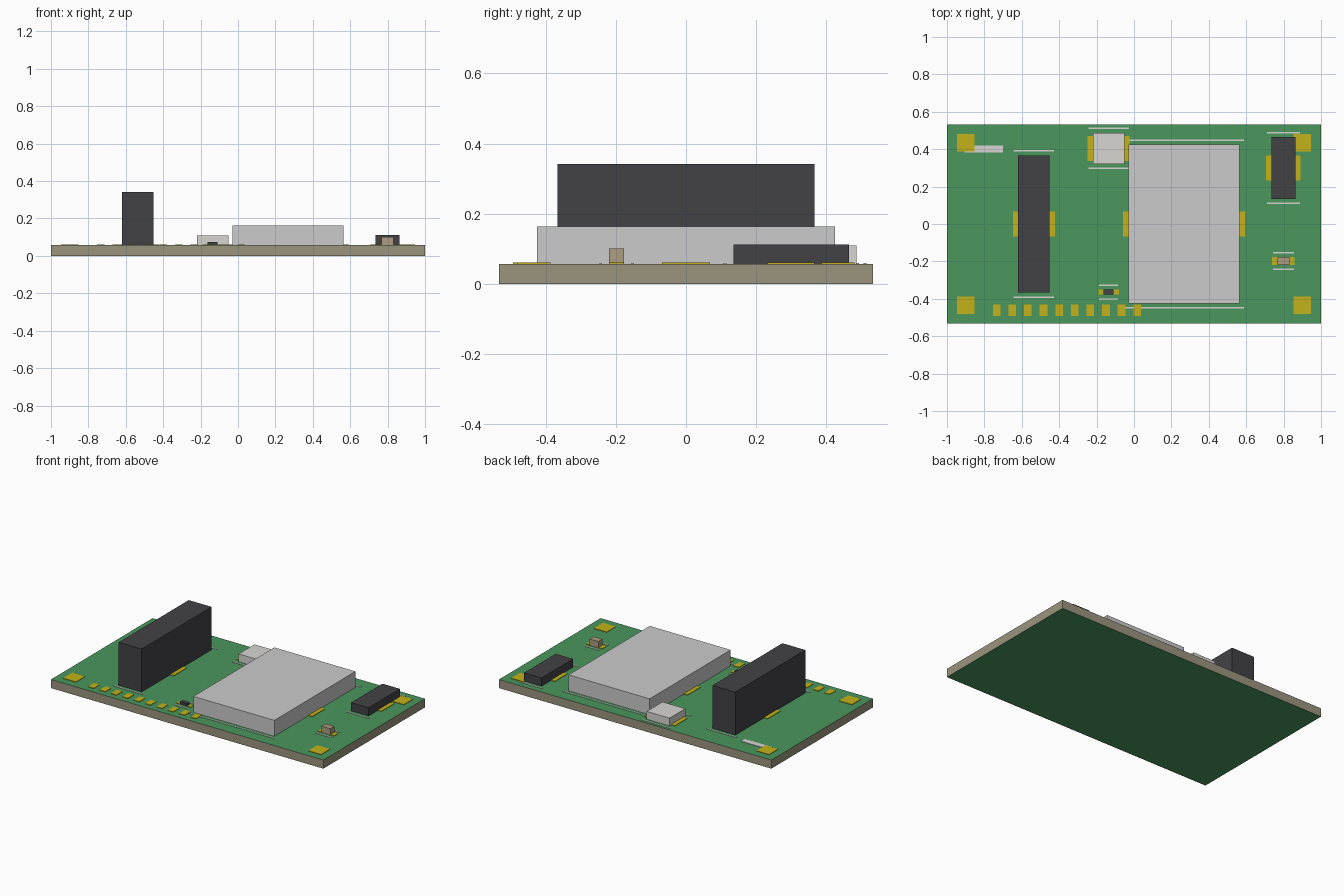
import bpy, bmesh

if "Cube" in bpy.data.objects:
    bpy.data.objects.remove(bpy.data.objects["Cube"])

T = 0.057       # board top
PAD = 0.0605    # pad top
SILK = 0.0595   # silkscreen top


def mat(name, rgb):
    m = bpy.data.materials.new(name)
    m.diffuse_color = (*rgb, 1)
    m.use_nodes = True
    m.node_tree.nodes["Principled BSDF"].inputs["Base Color"].default_value = m.diffuse_color
    return m


GREEN = mat("solder_mask", (0.07, 0.31, 0.11))
CORE = mat("board_core", (0.33, 0.30, 0.21))
GOLD = mat("gold", (0.55, 0.45, 0.01))
WHITE = mat("white", (0.68, 0.67, 0.65))
DARK = mat("dark_plastic", (0.055, 0.053, 0.06))
METAL = mat("metal", (0.54, 0.55, 0.56))
TAN = mat("ceramic", (0.42, 0.34, 0.22))


def boxes(name, rects, z0, z1, material):
    """One object made of boxes; each rect is (x0, x1, y0, y1)."""
    bm = bmesh.new()
    for x0, x1, y0, y1 in rects:
        vs = bmesh.ops.create_cube(bm, size=1)["verts"]
        for v in vs:
            v.co = (x0 if v.co.x < 0 else x1,
                    y0 if v.co.y < 0 else y1,
                    z0 if v.co.z < 0 else z1)
    me = bpy.data.meshes.new(name)
    bm.to_mesh(me)
    bm.free()
    me.materials.append(material)
    ob = bpy.data.objects.new(name, me)
    bpy.context.collection.objects.link(ob)
    return ob


def component(name, x, y, w, d, top, pad_d, material):
    """Body with a solder pad on each side and silkscreen lines front and back."""
    boxes(name, [(x - w/2, x + w/2, y - d/2, y + d/2)], T, top, material)
    outer, inner = w/2 + 0.028, w/2 - min(0.03, w * 0.2)
    boxes(name + "_pads",
          [(x + min(s*outer, s*inner), x + max(s*outer, s*inner),
            y - pad_d/2, y + pad_d/2) for s in (-1, 1)], T, PAD, GOLD)
    boxes(name + "_silkscreen",
          [(x - w/2 - 0.024, x + w/2 + 0.024,
            y + s*(d/2 + 0.024) - 0.004, y + s*(d/2 + 0.024) + 0.004)
           for s in (-1, 1)], T, SILK, WHITE)


# board: bare core edges, green mask on top and bottom
board = boxes("board", [(-1, 1, -0.533, 0.533)], 0, T, CORE)
board.data.materials.append(GREEN)
for p in board.data.polygons:
    if abs(p.normal.z) > 0.5:
        p.material_index = 1

# components
component("tall_connector", -0.535, 0, 0.168, 0.734, 0.342, 0.136, DARK)
component("shield_can", 0.267, 0, 0.595, 0.85, 0.163, 0.136, METAL)
component("white_switch", -0.136, 0.404, 0.168, 0.166, 0.109, 0.132, WHITE)
component("side_connector", 0.799, 0.300, 0.128, 0.33, 0.112, 0.134, DARK)
component("capacitor", 0.799, -0.198, 0.064, 0.042, 0.1, 0.042, TAN)
component("resistor", -0.136, -0.364, 0.053, 0.027, 0.075, 0.027, DARK)

# corner pads
boxes("corner_pads",
      [(sx*0.9 - 0.047, sx*0.9 + 0.047, sy*0.434 - 0.047, sy*0.434 + 0.047)
       for sx in (-1, 1) for sy in (-1, 1)], T, PAD, GOLD)

# row of edge contacts
boxes("edge_contacts",
      [(-0.755 + i*0.0835, -0.714 + i*0.0835, -0.493, -0.431)
       for i in range(10)], T, PAD, GOLD)

# silkscreen label strip
boxes("label_strip", [(-0.905, -0.70, 0.382, 0.421)], T, SILK, WHITE)
